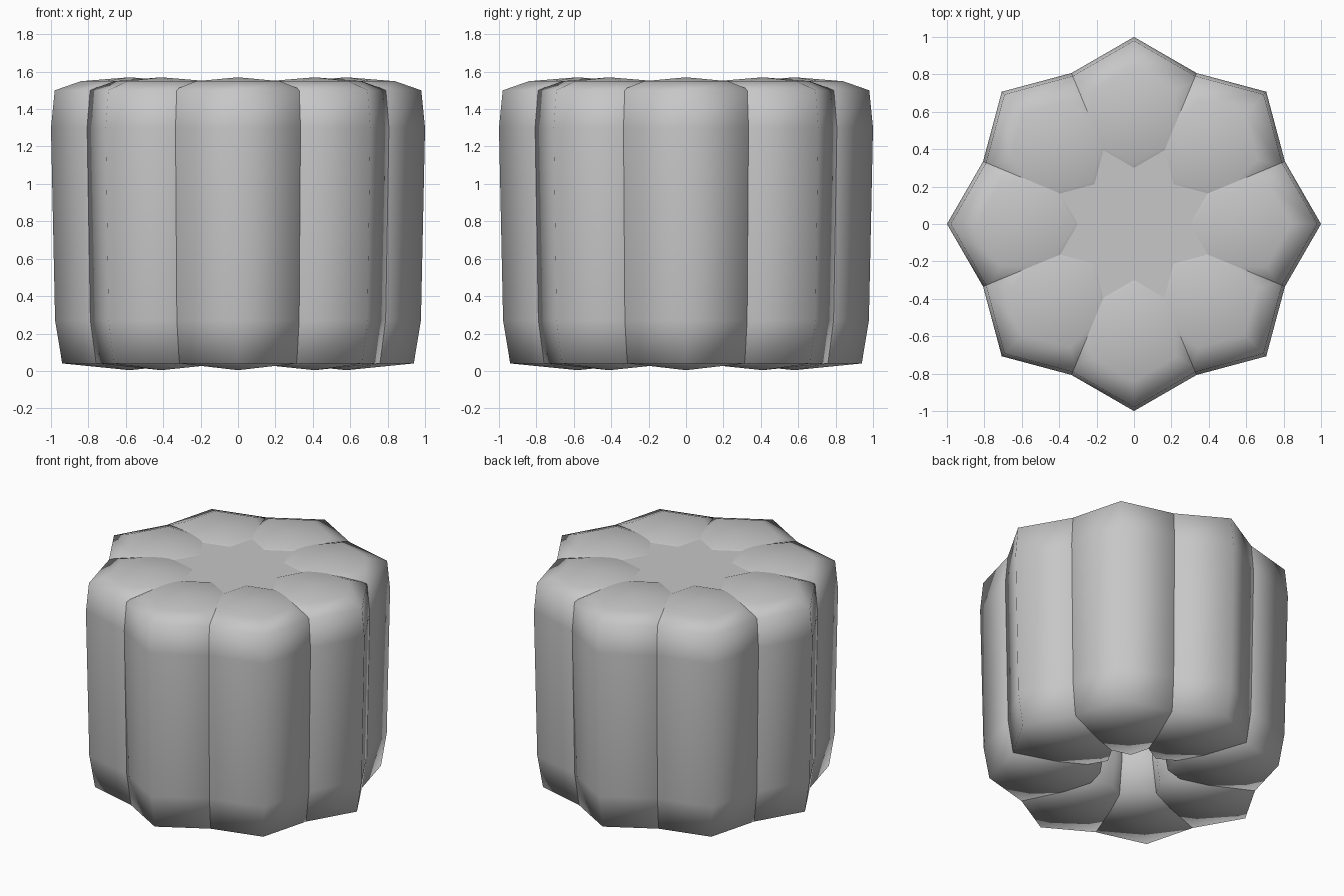
import bpy, bmesh
from math import sin, cos, pi

cube = bpy.data.objects.get("Cube")
if cube:
    bpy.data.objects.remove(cube)

LOBES = 8
SIDES = 6
CENTRE = 0.58        # distance of each lobe's own axis from the middle
CAP_HEIGHT = 1.542

grey = bpy.data.materials.new("plain_grey")
grey.use_nodes = True
colour = (0.57, 0.57, 0.57, 1)
grey.diffuse_color = colour
grey.node_tree.nodes["Principled BSDF"].inputs["Base Color"].default_value = colour

# Radius and height of the hexagonal rings of a lobe, from bottom to top
PROFILE = [(.36, .04), (.398, .27), (.42, 1.3), (.4, 1.5), (.26, 1.549)]
BOTTOM, TOP = .004, 1.57


def finish(name, bm, smooth):
    """Turn a bmesh into a grey object."""
    bmesh.ops.recalc_face_normals(bm, faces=bm.faces)
    for face in bm.faces:
        face.smooth = smooth
    mesh = bpy.data.meshes.new(name)
    bm.to_mesh(mesh)
    bm.free()
    mesh.materials.append(grey)
    obj = bpy.data.objects.new(name, mesh)
    bpy.context.collection.objects.link(obj)
    return obj


def ring(bm, sides, radius, z, y=0):
    angles = [2 * pi * i / sides for i in range(sides)]
    return [bm.verts.new((radius * sin(a), y - radius * cos(a), z)) for a in angles]


# One lobe: a rounded hexagonal column with a ridge facing outwards
bm = bmesh.new()
rings = [ring(bm, SIDES, r, z, -CENTRE) for r, z in PROFILE]
for low, high in zip(rings, rings[1:]):
    for i in range(SIDES):
        bm.faces.new((low[i - 1], low[i], high[i], high[i - 1]))
for end, z in ((rings[0], BOTTOM), (rings[-1], TOP)):
    tip = bm.verts.new((0, -CENTRE, z))
    for i in range(SIDES):
        bm.faces.new((end[i - 1], end[i], tip))
lobe = finish("lobe_1", bm, True)

# The other lobes share the mesh, turned around the middle
for n in range(1, LOBES):
    copy = bpy.data.objects.new(f"lobe_{n + 1}", lobe.data)
    copy.rotation_euler.z = 2 * pi * n / LOBES
    bpy.context.collection.objects.link(copy)

# Flat cap closing the top of the hollow core
bm = bmesh.new()
disc = bm.faces.new(ring(bm, 2 * LOBES, .5, CAP_HEIGHT))
bmesh.ops.solidify(bm, geom=[disc], thickness=.02)
cap = finish("top_cap", bm, False)
cap.location.z = CAP_HEIGHT - max(v.co.z for v in cap.data.vertices)
